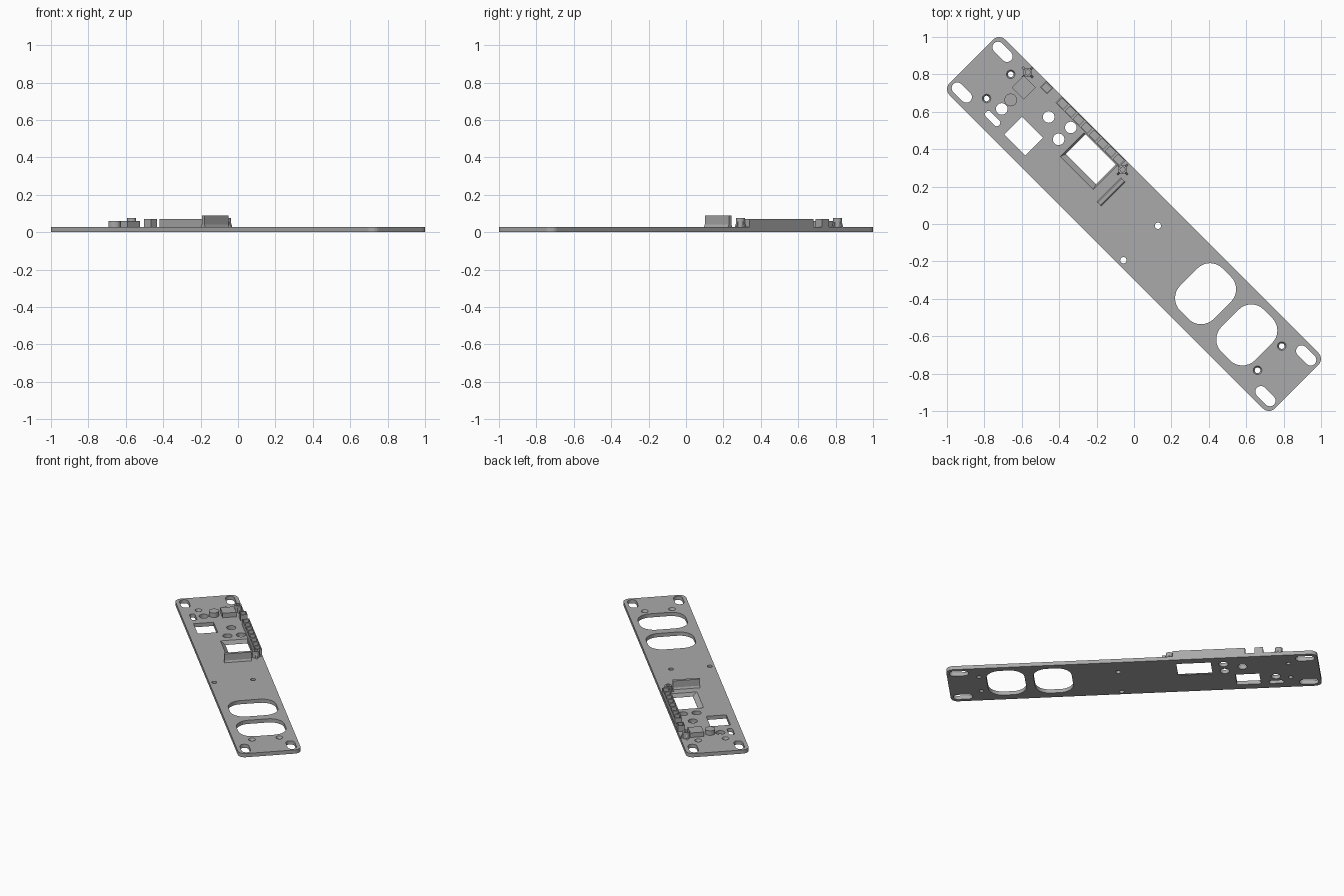
import bpy, bmesh, math
from mathutils import Matrix

if "Cube" in bpy.data.objects:
    bpy.data.objects.remove(bpy.data.objects["Cube"])

TURN = Matrix.Rotation(math.radians(-45), 4, 'Z')   # plate lies along a diagonal
TOP = 0.027
grey = bpy.data.materials.new("grey plastic")
grey.diffuse_color = (0.40, 0.40, 0.40, 1)
grey.use_nodes = True
grey.node_tree.nodes["Principled BSDF"].inputs["Base Color"].default_value = grey.diffuse_color


def rounded(u, v, lu, lv, r, n=6):
    """Rounded rectangle outline, centred on (u, v)."""
    pts = []
    for k, (sx, sy) in enumerate([(1, 1), (-1, 1), (-1, -1), (1, -1)]):
        cx, cy = u + sx * (lu / 2 - r), v + sy * (lv / 2 - r)
        for i in range(n + 1):
            a = math.pi / 2 * (k + i / n)
            pts.append((cx + r * math.cos(a), cy + r * math.sin(a)))
    return pts


def slot(u, v, length, width):
    return rounded(u, v, length, width, width / 2 - 0.0005)


def rect(u0, u1, v0, v1):
    return [(u0, v0), (u1, v0), (u1, v1), (u0, v1)]


def box(u, v, lu, lv):
    return rect(u - lu / 2, u + lu / 2, v - lv / 2, v + lv / 2)


def circle(u, v, r, n=24):
    return [(u + r * math.cos(2 * math.pi * i / n),
             v + r * math.sin(2 * math.pi * i / n)) for i in range(n)]


def loft(bm, *rings):
    """Closed solid through (outline, height) rings."""
    rows = [[bm.verts.new((x, y, z)) for x, y in pts] for pts, z in rings]
    n = len(rows[0])
    bm.faces.new(rows[0][::-1])
    bm.faces.new(rows[-1])
    for a, b in zip(rows, rows[1:]):
        for i in range(n):
            j = (i + 1) % n
            bm.faces.new((a[i], a[j], b[j], b[i]))


def finish(name, bm):
    bm.transform(TURN)
    bmesh.ops.recalc_face_normals(bm, faces=bm.faces)
    me = bpy.data.meshes.new(name)
    bm.to_mesh(me)
    bm.free()
    me.materials.append(grey)
    ob = bpy.data.objects.new(name, me)
    bpy.context.collection.objects.link(ob)
    return ob


def part(name, *solids):
    bm = bmesh.new()
    for s in solids:
        loft(bm, *s)
    return finish(name, bm)


def cut(ob, name, *solids):
    cutter = part(name, *solids)
    cutter.hide_render = True
    cutter.hide_viewport = True
    mod = ob.modifiers.new("cut", 'BOOLEAN')
    mod.operation, mod.solver, mod.object = 'DIFFERENCE', 'EXACT', cutter


def through(pts):
    return ((pts, -0.02), (pts, TOP + 0.02))


# Base plate
plate = part("base_plate", ((rounded(0, 0, 2.46, 0.42, 0.045), 0),
                            (rounded(0, 0, 2.46, 0.42, 0.045), TOP)))

holes = []
# Corner mounting slots and small side slot
for su in (-1, 1):
    for sv in (-1, 1):
        holes.append(through(slot(su * 1.148, sv * 0.154, 0.128, 0.06)))
holes.append(through(slot(-0.933, -0.136, 0.10, 0.037)))
# Two large rounded openings
for u in (0.534, 0.846):
    holes.append(through(rounded(u, 0.007, 0.253, 0.32, 0.095, 8)))
# Round holes
for u, v, r in [(-0.935, -0.065, 0.031), (-0.727, 0.082, 0.031),
                (-0.604, 0.126, 0.031), (-0.605, 0.035, 0.031),
                (0.097, 0.084, 0.017), (0.097, -0.177, 0.017)]:
    holes.append(through(circle(u, v, r)))
# Countersunk screw holes
for u, v in [(1.02, 0.097), (1.02, -0.086), (-1.032, 0.1), (-1.032, -0.083)]:
    holes.append(((circle(u, v, 0.015), -0.02), (circle(u, v, 0.015), 0.012),
                  (circle(u, v, 0.023), TOP), (circle(u, v, 0.023), TOP + 0.02)))
# Square opening and display window with sloped sill
holes.append(through(box(-0.75, -0.085, 0.159, 0.134)))
low, high = rect(-0.522, -0.294, 0.006, 0.156), rect(-0.534, -0.284, -0.024, 0.156)
holes.append(((low, -0.02), (low, 0.003), (high, TOP), (high, TOP + 0.02)))
cut(plate, "plate_cutter", *holes)

# Row of pocketed cells along one edge, plus a separate cell
Z0 = TOP - 0.004
cells = [-0.725 + 0.0604 * i for i in range(8)]
wall = rect(-0.755, -0.272, 0.161, 0.208)
row = part("cell_row", ((wall, Z0), (wall, 0.07)))
cut(row, "row_cutter", *[((box(u, 0.185, 0.045, 0.036), 0.035),
                          (box(u, 0.185, 0.045, 0.036), 0.09)) for u in cells])
single = part("single_cell", ((box(-0.846, 0.185, 0.054, 0.046), Z0),
                              (box(-0.846, 0.185, 0.054, 0.046), 0.07)))
cut(single, "single_cutter", ((box(-0.846, 0.185, 0.042, 0.034), 0.035),
                              (box(-0.846, 0.185, 0.042, 0.034), 0.09)))

# Upright fin with flared foot
part("fin", ((box(-0.208, 0.035, 0.036, 0.182), Z0),
             (box(-0.208, 0.035, 0.020, 0.182), 0.04),
             (box(-0.208, 0.035, 0.020, 0.182), 0.088)))

# Square block and round boss
part("square_block", ((box(-0.933, 0.099, 0.092, 0.092), Z0),
                      (box(-0.933, 0.099, 0.092, 0.092), 0.06)))
part("round_boss", ((circle(-0.935, 0.003, 0.034), Z0),
                    (circle(-0.935, 0.003, 0.034), 0.06)))

# Screw posts with four ribs and a blind hole
for k, (u, v) in enumerate([(-0.249, 0.163), (-0.975, 0.171)]):
    post = part(f"screw_post_{k + 1}",
                ((circle(u, v, 0.024), Z0), (circle(u, v, 0.024), 0.075)))
    cut(post, f"post_cutter_{k + 1}",
        ((circle(u, v, 0.013), 0.035), (circle(u, v, 0.013), 0.09)))
    part(f"post_ribs_{k + 1}",
         *[((box(u + du * 0.03, v + dv * 0.03, 0.02 if du else 0.01, 0.02 if dv else 0.01), Z0),
            (box(u + du * 0.022, v + dv * 0.022, 0.004 if du else 0.01, 0.004 if dv else 0.01), 0.06))
           for du, dv in [(1, 0), (-1, 0), (0, 1), (0, -1)]])
